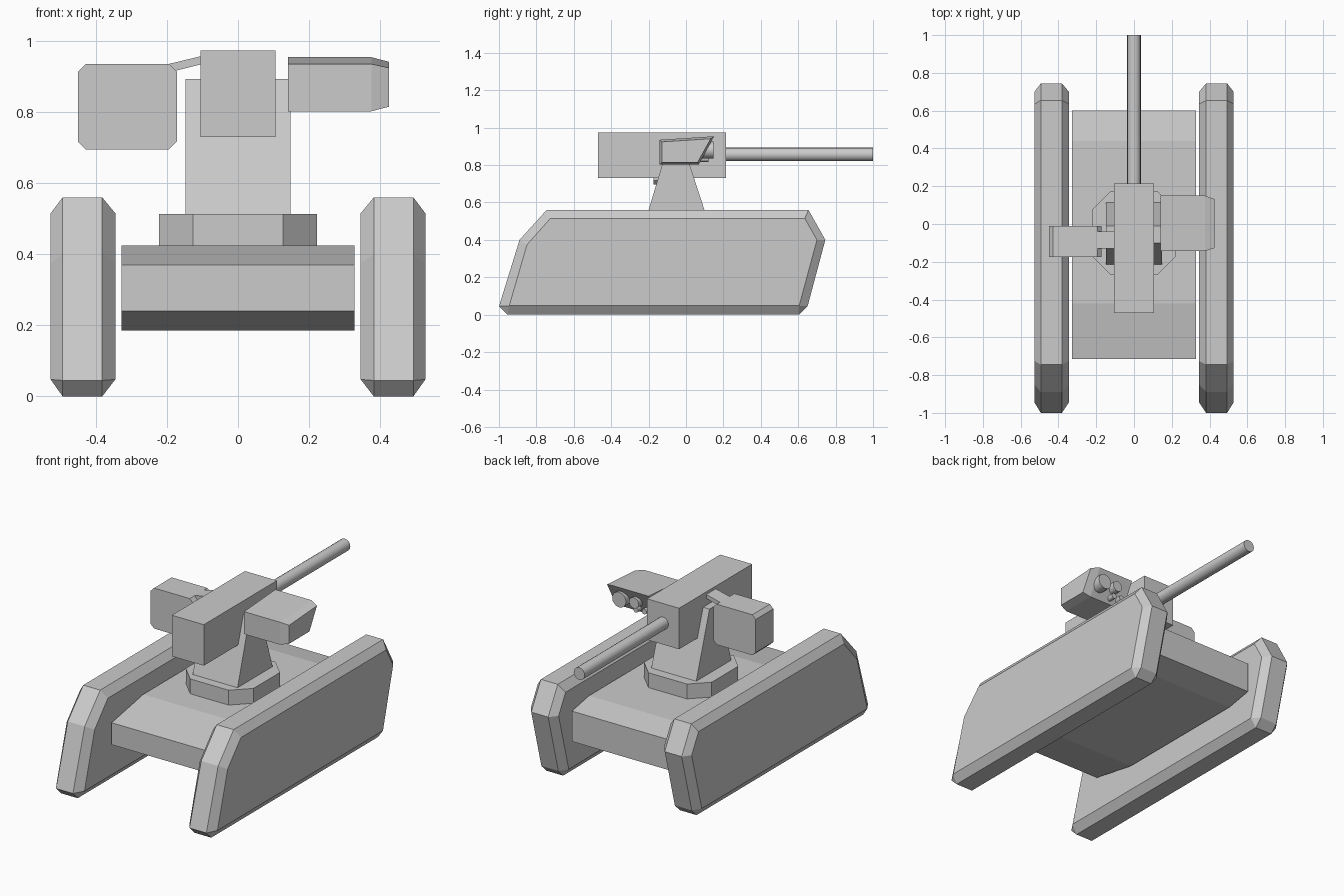
import bpy, bmesh
from mathutils import Matrix, Vector
from math import pi

if "Cube" in bpy.data.objects:
    bpy.data.objects.remove(bpy.data.objects["Cube"])


def finish(name, bm):
    bmesh.ops.remove_doubles(bm, verts=bm.verts, dist=1e-4)
    bmesh.ops.recalc_face_normals(bm, faces=bm.faces)
    me = bpy.data.meshes.new(name)
    bm.to_mesh(me)
    bm.free()
    ob = bpy.data.objects.new(name, me)
    bpy.context.collection.objects.link(ob)
    return ob


def loft(name, rings):
    """Skin equal-length rings of 3D points and cap both ends."""
    bm = bmesh.new()
    rows = [[bm.verts.new(p) for p in r] for r in rings]
    n = len(rows[0])
    for a, b in zip(rows, rows[1:]):
        for i in range(n):
            j = (i + 1) % n
            bm.faces.new((a[i], a[j], b[j], b[i]))
    bm.faces.new(rows[0])
    bm.faces.new(rows[-1])
    return finish(name, bm)


def side_loft(name, sections):
    """Sections are (x, [(y, z), ...])."""
    return loft(name, [[(x, y, z) for y, z in prof] for x, prof in sections])


def box(name, x, y, z):
    prof = [(y[0], z[0]), (y[1], z[0]), (y[1], z[1]), (y[0], z[1])]
    return side_loft(name, [(x[0], prof), (x[1], prof)])


def chamfered(a0, a1, b0, b1, c):
    return [(a0 + c, b0), (a1 - c, b0), (a1, b0 + c), (a1, b1 - c),
            (a1 - c, b1), (a0 + c, b1), (a0, b1 - c), (a0, b0 + c)]


def tube(name, x, z, r, y0, y1, sides):
    """Cylinder along y."""
    bm = bmesh.new()
    m = Matrix.Translation(Vector((x, (y0 + y1) / 2, z))) @ Matrix.Rotation(pi / 2, 4, 'X')
    bmesh.ops.create_cone(bm, cap_ends=True, segments=sides, radius1=r,
                          radius2=r, depth=y1 - y0, matrix=m)
    ob = finish(name, bm)
    bpy.context.view_layer.objects.active = ob
    ob.select_set(True)
    bpy.ops.object.shade_smooth_by_angle(angle=0.6)
    ob.select_set(False)
    return ob


# Tracks with bevelled rims
rim = [(-0.955, 0), (0.605, 0), (0.65, 0.045), (0.745, 0.40),
       (0.655, 0.56), (-0.745, 0.56), (-0.89, 0.40), (-1, 0.045)]
face = [(-0.945, 0.048), (0.605, 0.048), (0.605, 0.048), (0.70, 0.40),
        (0.635, 0.515), (-0.725, 0.515), (-0.85, 0.375), (-0.945, 0.048)]
for side, s in (("left", -1), ("right", 1)):
    side_loft(side + "_track", [(s * 0.345, face), (s * 0.382, rim),
                                (s * 0.493, rim), (s * 0.527, face)])

# Hull with sloped ends
hull = [(-0.715, 0.24), (-0.42, 0.185), (0.44, 0.185), (0.60, 0.215),
        (0.60, 0.395), (0.44, 0.425), (-0.42, 0.425), (-0.715, 0.37)]
side_loft("hull", [(-0.328, hull), (0.328, hull)])

# Turret ring and tapered pedestal
ring = chamfered(-0.222, 0.222, -0.268, 0.172, 0.096)
loft("turret_ring", [[(x, y, z) for x, y in ring] for z in (0.42, 0.513)])
ped = [(-0.215, 0.51), (0.115, 0.51), (-0.01, 0.893), (-0.10, 0.893)]
side_loft("pedestal", [(-0.147, ped), (0.147, ped)])

# Gun housing and barrel
box("gun_housing", (-0.105, 0.105), (-0.47, 0.215), (0.73, 0.973))
tube("barrel", 0, 0.857, 0.036, 0.20, 1.0, 16)

# Ammunition box and its feed arm
ammo = chamfered(-0.45, -0.172, 0.695, 0.935, 0.022)
loft("ammo_box", [[(x, y, z) for x, z in ammo] for y in (-0.175, -0.01)])
arm = [(-0.195, 0.935), (-0.10, 0.958), (-0.10, 0.935), (-0.175, 0.916)]
loft("feed_arm", [[(x, y, z) for x, z in arm] for y in (-0.13, -0.04)])

# Sensor pod with hooded rear face and bevelled outer cap
pod = [(-0.143, 0.802), (0.068, 0.802), (0.15, 0.954), (-0.143, 0.935)]
cap = [(-0.128, 0.815), (0.062, 0.815), (0.132, 0.941), (-0.128, 0.924)]
side_loft("sensor_pod", [(0.14, pod), (0.375, pod), (0.425, cap)])

# Sensor lenses: x, z, radius, rear end
for i, (x, z, r, y) in enumerate([(0.335, 0.880, 0.045, 0.148), (0.24, 0.885, 0.032, 0.145),
                                  (0.245, 0.833, 0.016, 0.12), (0.19, 0.838, 0.016, 0.12)]):
    tube(f"sensor_lens_{i + 1}", x, z, r, 0.05, y, 16)
